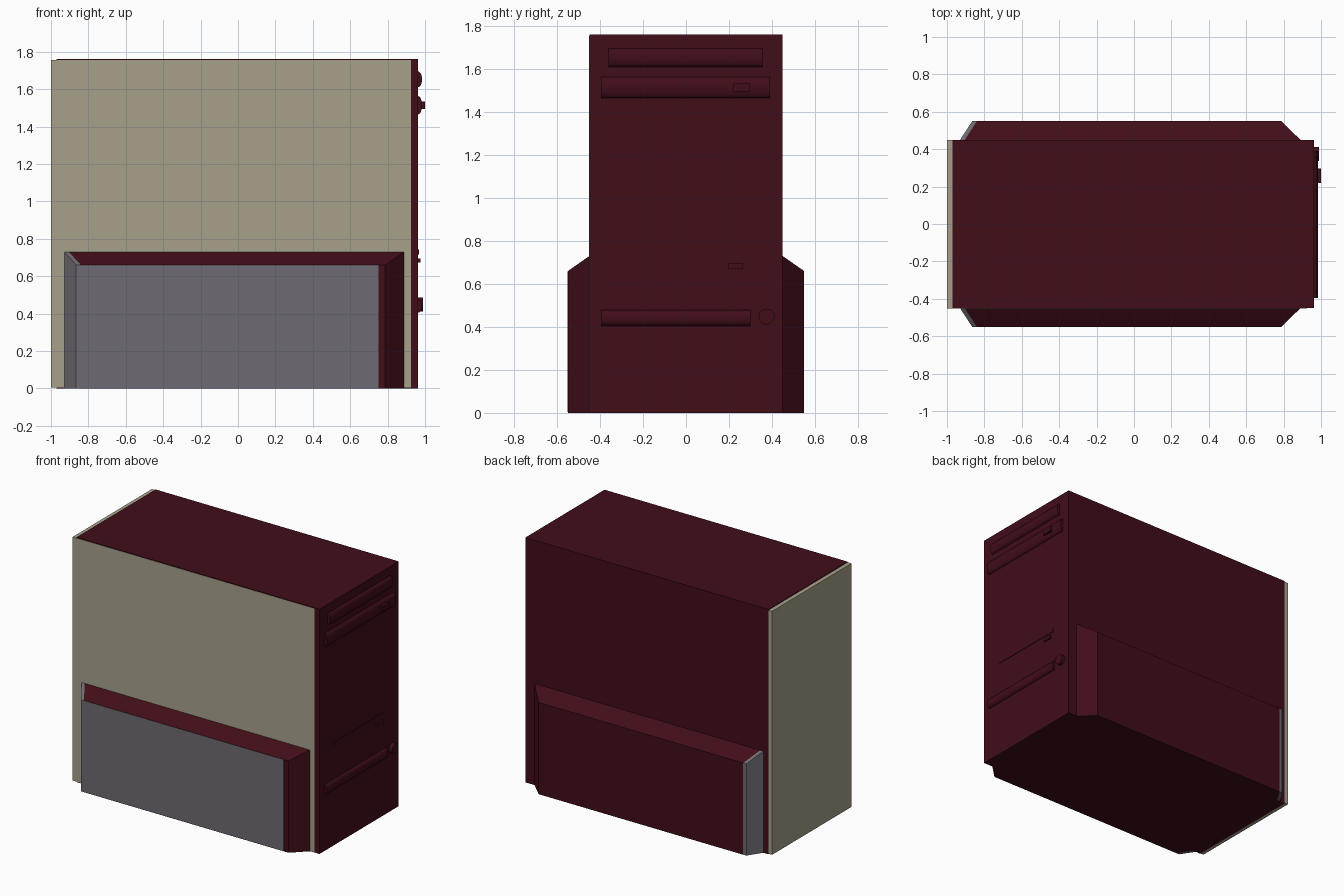
import bpy, math

if "Cube" in bpy.data.objects:
    bpy.data.objects.remove(bpy.data.objects["Cube"])

def material(name, rgb):
    m = bpy.data.materials.new(name)
    m.diffuse_color = (*rgb, 1)
    m.use_nodes = True
    m.node_tree.nodes["Principled BSDF"].inputs["Base Color"].default_value = m.diffuse_color
    return m

RED = material("dark_red", (0.052, 0.004, 0.0095))
BEIGE = material("beige", (0.39, 0.355, 0.26))
GREY = material("grey", (0.155, 0.148, 0.168))

def mesh_object(name, verts, faces, mat):
    me = bpy.data.meshes.new(name)
    me.from_pydata(verts, [], faces)
    me.materials.append(mat)
    ob = bpy.data.objects.new(name, me)
    bpy.context.collection.objects.link(ob)
    # consistent outward normals
    import bmesh
    bm = bmesh.new()
    bm.from_mesh(me)
    bmesh.ops.recalc_face_normals(bm, faces=bm.faces)
    bm.to_mesh(me)
    bm.free()
    return ob

def loft(name, a, b, mat):
    """Closed solid between two matching outlines."""
    n = len(a)
    sides = [(i, (i + 1) % n, n + (i + 1) % n, n + i) for i in range(n)]
    return mesh_object(name, a + b, [tuple(range(n)), tuple(range(n, 2 * n))] + sides, mat)

def box(name, x, y, z, mat):
    ring = lambda h: [(x[0], y[0], h), (x[1], y[0], h), (x[1], y[1], h), (x[0], y[1], h)]
    return loft(name, ring(z[0]), ring(z[1]), mat)

# Case, rear plate and side panel
box("case_body", (-0.97, 0.963), (-0.45, 0.45), (0, 1.76), RED)
box("rear_plate", (-1.0, -0.97), (-0.45, 0.45), (0.004, 1.755), BEIGE)
box("side_panel", (-1.0, 0.925), (-0.452, -0.449), (0.004, 1.755), BEIGE)

# Flared lower side pods, each with a grey rear cap
def pod_section(x_in, x_out, s):
    return [(x_in, s * 0.45, 0), (x_out, s * 0.55, 0), (x_out, s * 0.55, 0.66), (x_in, s * 0.45, 0.73)]

for side, s in (("front", -1), ("back", 1)):
    rear, seam, nose = [pod_section(i, o, s) for i, o in ((-0.93, -0.865), (-0.905, -0.84), (0.89, 0.787))]
    loft(side + "_pod_cap", rear, seam, GREY)
    loft(side + "_pod", seam, nose, RED)
box("pod_cover", (-0.84, 0.75), (-0.5515, -0.549), (0.003, 0.659), GREY)

# Drive bay covers with a bowed face
def bay_cover(name, y, z, depth=0.022, steps=10):
    zc, h = (z[0] + z[1]) / 2, (z[1] - z[0]) / 2
    arc = [(0.962 + depth * math.sin(math.pi * i / steps), zc - h * math.cos(math.pi * i / steps))
           for i in range(steps + 1)]
    ob = loft(name, [(px, y[0], pz) for px, pz in arc], [(px, y[1], pz) for px, pz in arc], RED)
    bpy.context.view_layer.objects.active = ob
    ob.select_set(True)
    bpy.ops.object.shade_smooth_by_angle(angle=math.radians(50))
    ob.select_set(False)

bay_cover("upper_bay", (-0.36, 0.355), (1.61, 1.695))
bay_cover("optical_bay", (-0.395, 0.39), (1.465, 1.563))
bay_cover("lower_trim", (-0.395, 0.30), (0.405, 0.478))

# Floppy slot, buttons
box("floppy_slot", (0.96, 0.967), (-0.29, 0.287), (0.715, 0.742), RED)
box("floppy_button", (0.96, 0.975), (0.195, 0.265), (0.672, 0.695), RED)
box("eject_button", (0.96, 1.0), (0.22, 0.297), (1.495, 1.533), RED)
bpy.ops.mesh.primitive_cylinder_add(vertices=20, radius=0.037, depth=0.03,
                                    location=(0.975, 0.375, 0.448), rotation=(0, math.pi / 2, 0))
button = bpy.context.object
button.name = "power_button"
button.data.materials.append(RED)
bpy.ops.object.shade_smooth_by_angle()
